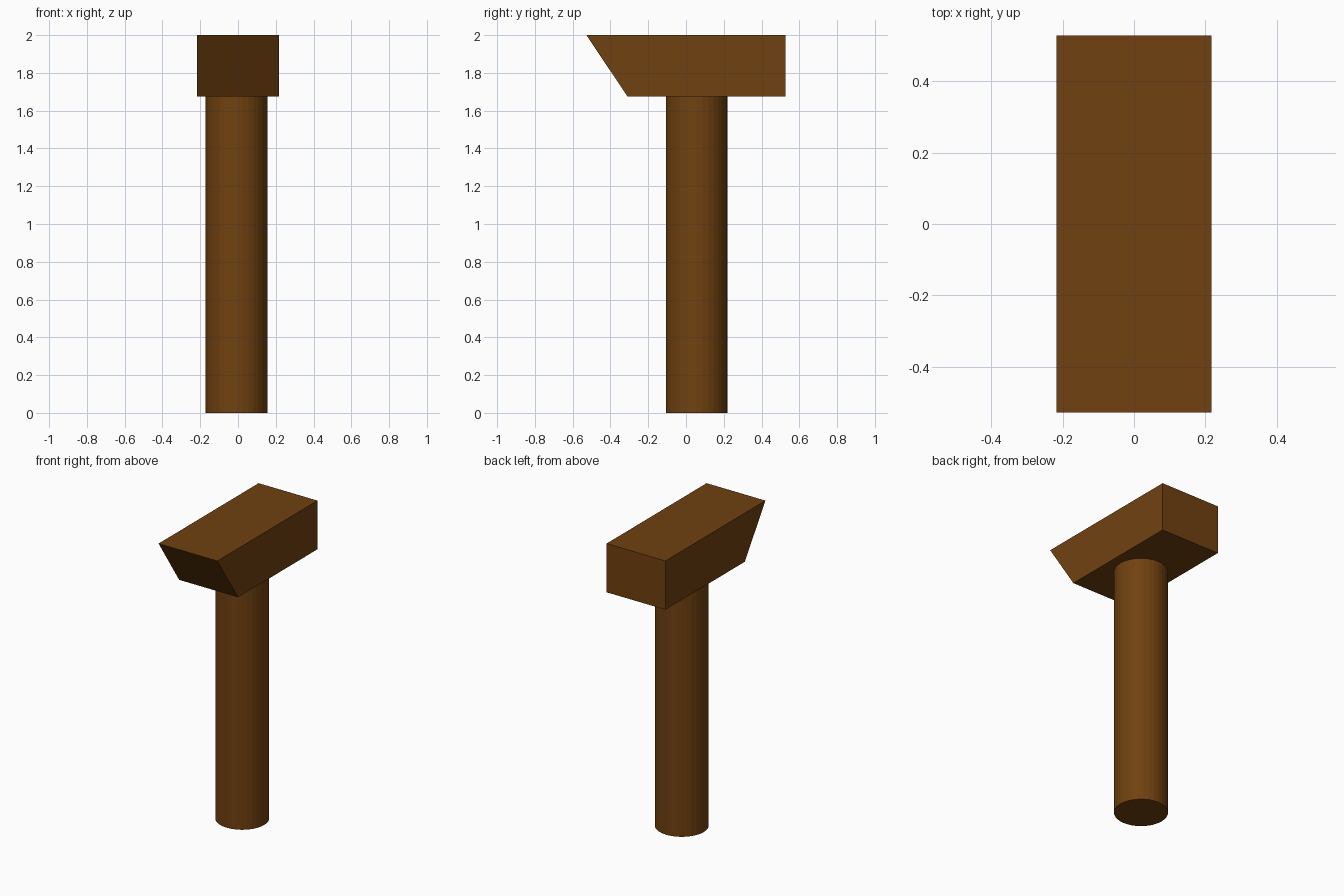
import bpy, bmesh
from mathutils import Matrix

if "Cube" in bpy.data.objects:
    bpy.data.objects.remove(bpy.data.objects["Cube"])

# Single brown for the whole mallet
brown = bpy.data.materials.new("brown wood")
brown.diffuse_color = (0.162, 0.053, 0.005, 1)
brown.use_nodes = True
brown.node_tree.nodes["Principled BSDF"].inputs["Base Color"].default_value = brown.diffuse_color


def add_object(name, bm):
    bmesh.ops.recalc_face_normals(bm, faces=bm.faces)
    mesh = bpy.data.meshes.new(name)
    bm.to_mesh(mesh)
    bm.free()
    mesh.materials.append(brown)
    obj = bpy.data.objects.new(name, mesh)
    bpy.context.collection.objects.link(obj)
    return obj


HEAD_BOTTOM, TOP, HALF_W, HALF_L = 1.675, 2.0, 0.217, 0.527

# Head: side profile with slanted front, extruded across x
bm = bmesh.new()
profile = [(-HALF_L, TOP), (-0.31, HEAD_BOTTOM), (HALF_L, HEAD_BOTTOM), (HALF_L, TOP)]
face = bm.faces.new([bm.verts.new((-HALF_W, y, z)) for y, z in profile])
side = bmesh.ops.extrude_face_region(bm, geom=[face])
bmesh.ops.translate(bm, vec=(2 * HALF_W, 0, 0),
                    verts=[g for g in side["geom"] if isinstance(g, bmesh.types.BMVert)])
add_object("head", bm)

# Handle: round post, slightly off centre under the head
bm = bmesh.new()
bmesh.ops.create_cone(bm, cap_ends=True, segments=32, radius1=0.163, radius2=0.163,
                      depth=HEAD_BOTTOM,
                      matrix=Matrix.Translation((-0.008, 0.056, HEAD_BOTTOM / 2)))
add_object("handle", bm)
